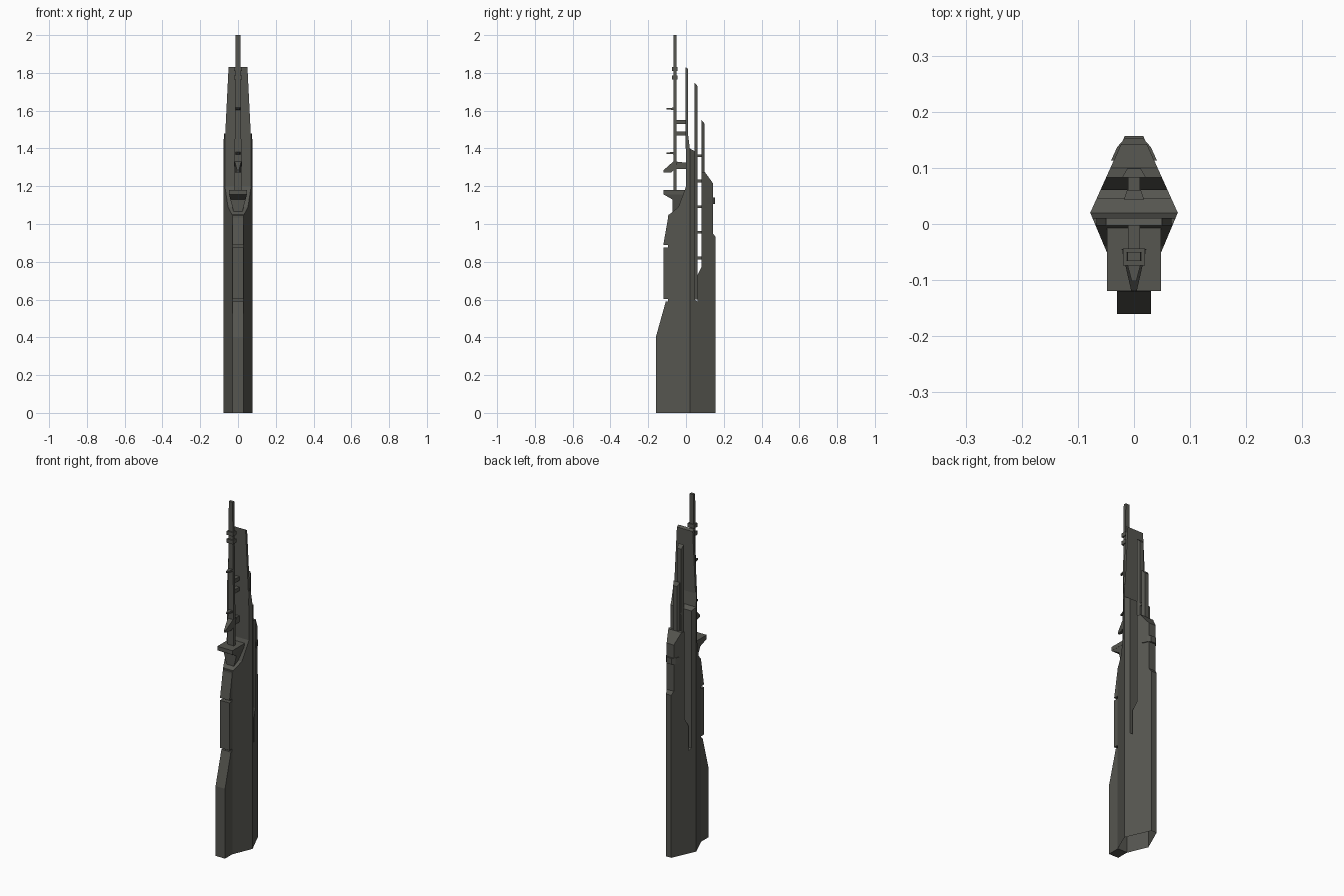
import bpy, bmesh

if "Cube" in bpy.data.objects:
    bpy.data.objects.remove(bpy.data.objects["Cube"])

grey = bpy.data.materials.new("dark_warm_grey")
grey.diffuse_color = (0.092, 0.092, 0.080, 1)
grey.use_nodes = True
grey.node_tree.nodes["Principled BSDF"].inputs["Base Color"].default_value = grey.diffuse_color


def finish(name, bm):
    bmesh.ops.recalc_face_normals(bm, faces=bm.faces)
    me = bpy.data.meshes.new(name)
    bm.to_mesh(me)
    bm.free()
    me.materials.append(grey)
    ob = bpy.data.objects.new(name, me)
    bpy.context.collection.objects.link(ob)
    return ob


def loft(name, a, b):
    """Solid between two matching loops of 3D points."""
    bm = bmesh.new()
    va, vb = [bm.verts.new(p) for p in a], [bm.verts.new(p) for p in b]
    bm.faces.new(va)
    bm.faces.new(vb[::-1])
    for i in range(len(va)):
        j = (i + 1) % len(va)
        bm.faces.new((va[i], va[j], vb[j], vb[i]))
    return finish(name, bm)


def side(name, profile, width):
    """Side profile (y, z) mirrored to +-x; width is a number or width(y, z)."""
    w = width if callable(width) else (lambda y, z: width)
    return loft(name, [(-w(y, z), y, z) for y, z in profile],
                [(w(y, z), y, z) for y, z in profile])


def box(name, hx, y0, y1, z0, z1):
    return side(name, [(y0, z0), (y1, z0), (y1, z1), (y0, z1)], hx)


def wall(y):
    """Half width of the tower plan, widest at y = 0.02."""
    return 0.078 - (0.42 * (0.02 - y) if y < 0.02 else 0.45 * (y - 0.02))


# Main tower: one side profile following the kite-shaped plan
profile = [(-0.095, 0), (0.157, 0), (0.157, 0.93), (0.143, 0.95), (0.143, 1.215),
           (0.1, 1.275), (0.083, 1.275), (0.083, 0.775), (0.061, 0.73), (0.061, 0.59),
           (0.046, 0.6), (0.046, 1.385), (0.02, 1.4), (0.01, 1.48), (0, 1.48),
           (0, 1.2), (-0.007, 1.18), (-0.04, 1.09), (-0.077, 1.06), (-0.095, 1.045)]
bm = bmesh.new()
left = [bm.verts.new((-1, y, z)) for y, z in profile]
right = [bm.verts.new((1, y, z)) for y, z in profile]
bm.faces.new(left)
bm.faces.new(right[::-1])
for i in range(len(left)):
    j = (i + 1) % len(left)
    bm.faces.new((left[i], left[j], right[j], right[i]))
bmesh.ops.bisect_plane(bm, geom=bm.verts[:] + bm.edges[:] + bm.faces[:], dist=1e-5,
                       plane_co=(0, 0.02, 0), plane_no=(0, 1, 0))
for v in bm.verts:
    v.co.x = wall(v.co.y) * (1 if v.co.x > 0 else -1)
bmesh.ops.recalc_face_normals(bm, faces=bm.faces)
# open underside
bmesh.ops.delete(bm, geom=[f for f in bm.faces if all(v.co.z < 0.001 for v in f.verts)],
                 context='FACES_ONLY')
finish("main_tower", bm)

# Tall tapered blade above the tower
outline = [(-0.069, 1.4), (0.069, 1.4), (0.067, 1.49), (0.05, 1.83), (-0.05, 1.83), (-0.067, 1.49)]
loft("crown_blade", [(x, -0.003, z) for x, z in outline],
     [(x, 0.011, z - (0.008 if z > 1.8 else 0)) for x, z in outline])

# Stepped front spine in three blocks
side("front_spine_lower", [(-0.16, 0), (-0.09, 0), (-0.09, 0.59), (-0.107, 0.59), (-0.16, 0.4)], 0.03)
box("front_spine_middle", 0.03, -0.12, -0.09, 0.604, 0.876)
side("front_spine_upper", [(-0.12, 0.89), (-0.085, 0.89), (-0.085, 1.05), (-0.092, 1.05)], 0.03)

# Balcony platform with tapered bracket
box("platform", 0.048, -0.119, 0, 1.157, 1.18)
side("platform_bracket", [(-0.119, 1.157), (-0.01, 1.157), (-0.04, 1.09), (-0.055, 1.06),
                          (-0.07, 1.06), (-0.072, 1.13)],
     lambda y, z: 0.022 + max(0, z - 1.06) * 0.26)

# Mast on the front, tapering upward
side("mast", [(-0.067, 1.05), (-0.05, 1.05), (-0.05, 2.0), (-0.066, 2.0)],
     lambda y, z: 0.012 if z > 1.9 else 0.021)
for i, z in enumerate((1.775, 1.82)):
    box(f"mast_collar_{i}", 0.02, -0.074, -0.044, z - 0.011, z + 0.011)
for i, z in enumerate((1.48, 1.54)):
    box(f"mast_strut_{i}", 0.011, -0.052, 0, z - 0.011, z + 0.011)
side("mast_lower_strut", [(-0.052, 1.29), (0, 1.29), (0, 1.325), (-0.052, 1.33)], 0.011)
for i, z in enumerate((1.375, 1.61)):
    side(f"mast_spike_{i}", [(-0.102, z - 0.004), (-0.064, z - 0.006), (-0.064, z + 0.006), (-0.102, z + 0.004)],
         lambda y, z: 0.004 if y < -0.09 else 0.014)
side("mast_horn", [(-0.119, 1.272), (-0.08, 1.272), (-0.06, 1.29), (-0.045, 1.33), (-0.068, 1.33), (-0.119, 1.285)],
     lambda y, z: max(0.005, 0.022 + (y + 0.045) * 0.23))


# Rear fins with bevelled plan and slanted tops
def rear_fin(name, y0, y1, z0, z1, w0, w1):
    side(name, [(y0, z0), (y1, z0), (y1, z1 - 0.02), (y0, z1)],
         lambda y, z: w0 if y < (y0 + y1) / 2 else w1)


rear_fin("rear_fin_tall", 0.044, 0.061, 0.6, 1.75, 0.018, 0.012)
rear_fin("rear_fin_short", 0.083, 0.099, 1.2, 1.55, 0.021, 0.012)
for i, z in enumerate((0.82, 0.957, 1.092, 1.228, 1.362)):
    box(f"fin_strut_{i}", 0.011, 0.058, 0.086, z - 0.007, z + 0.007)

# Collar wrapped round the rear block
plan = [(-0.041, 0.113), (0.041, 0.113), (0.03, 0.137), (0.016, 0.153), (-0.016, 0.153), (-0.03, 0.137)]
loft("rear_collar", [(x, y, 1.105) for x, y in plan], [(x, y, 1.14) for x, y in plan])
